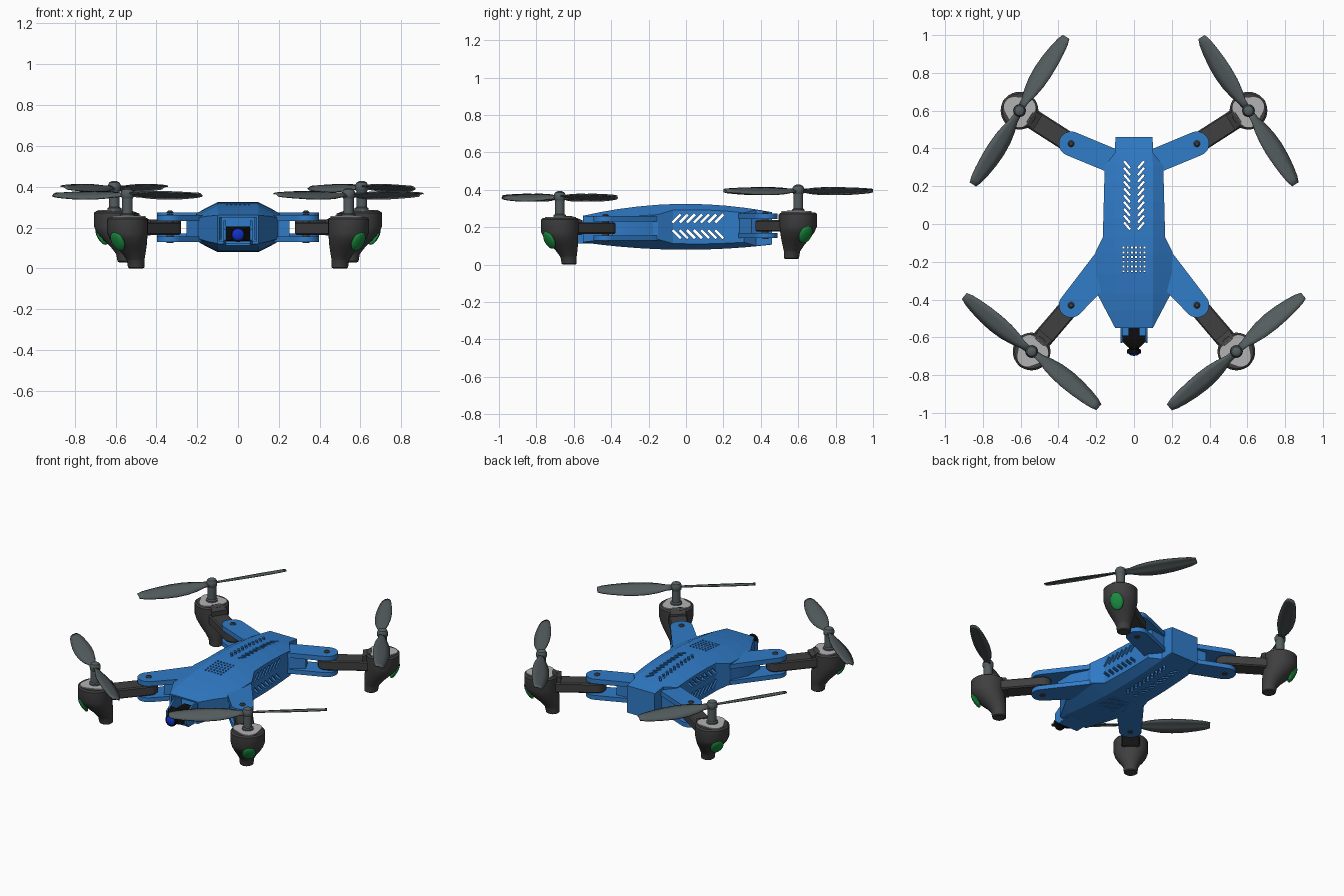
import bpy, bmesh, math
from mathutils import Matrix, Vector

if "Cube" in bpy.data.objects:
    bpy.data.objects.remove(bpy.data.objects["Cube"])


def mat(name, c):
    m = bpy.data.materials.new(name)
    m.diffuse_color = (*c, 1)
    m.use_nodes = True
    m.node_tree.nodes["Principled BSDF"].inputs["Base Color"].default_value = m.diffuse_color
    return m


BLUE = mat("blue_shell", (0.03, 0.2, 0.58))
DARK = mat("dark_grey", (0.05, 0.05, 0.05))
PROP = mat("prop_grey", (0.09, 0.11, 0.115))
LIGHT = mat("light_grey", (0.45, 0.45, 0.45))
GREEN = mat("green_lamp", (0.01, 0.26, 0.05))
BLACK = mat("black", (0.004, 0.004, 0.004))
LENS = mat("lens_blue", (0.005, 0.03, 0.6))


def finish(name, bm, material=None, smooth=True, angle=35):
    bmesh.ops.recalc_face_normals(bm, faces=bm.faces)
    me = bpy.data.meshes.new(name)
    bm.to_mesh(me)
    bm.free()
    if smooth:
        me.shade_smooth()
        me.set_sharp_from_angle(angle=math.radians(angle))
    ob = bpy.data.objects.new(name, me)
    bpy.context.collection.objects.link(ob)
    if material:
        me.materials.append(material)
    return ob


def hull(name, pts, material):
    bm = bmesh.new()
    for p in pts:
        bm.verts.new(p)
    r = bmesh.ops.convex_hull(bm, input=bm.verts)
    bmesh.ops.delete(bm, geom=[v for v in bm.verts if not v.link_faces], context='VERTS')
    bmesh.ops.dissolve_limit(bm, angle_limit=0.01, verts=bm.verts, edges=bm.edges)
    return finish(name, bm, material)


def loft(name, rings, material, caps=(True, True), **kw):
    bm = bmesh.new()
    vs = [[bm.verts.new(p) for p in r] for r in rings]
    n = len(rings[0])
    for a, b in zip(vs, vs[1:]):
        for i in range(n):
            j = (i + 1) % n
            bm.faces.new((a[i], a[j], b[j], b[i]))
    for on, r in zip(caps, (vs[0], vs[-1])):
        if on:
            bm.faces.new(r)
    return finish(name, bm, material, **kw)


def circle(c, r, z, n=24):
    return [(c[0] + r * math.cos(i * math.tau / n), c[1] + r * math.sin(i * math.tau / n), z) for i in range(n)]


def turned(name, c, prof, material, n=24):
    return loft(name, [circle(c, r, z, n) for r, z in prof], material)


def box(x0, x1, y0, y1, z0, z1):
    return [(x, y, z) for x in (x0, x1) for y in (y0, y1) for z in (z0, z1)]


def ball(name, matrix, material):
    bm = bmesh.new()
    bmesh.ops.create_uvsphere(bm, u_segments=20, v_segments=12, radius=1, matrix=matrix)
    return finish(name, bm, material)


# body shell: octagonal sections along y, open at the nose
outline = [(-.55, .1), (-.37, .195), (-.15, .205), (-.07, .165), (.31, .155), (.375, .102), (.46, .098)]
ys = [-.55, -.46, -.37, -.26, -.15, -.07, .03, .12, .22, .31, .375, .46]


def width(y):
    for (a, wa), (b, wb) in zip(outline, outline[1:]):
        if a <= y <= b:
            return wa + (wb - wa) * (y - a) / (b - a)


rings = []
for y in ys:
    w, zt, zb = width(y), .325 - .21 * y * y, .08 + .13 * y * y
    t = min(.1, w - .004)
    d = .5 * (w - t)
    half = [(t, zt), (w, zt - d), (w, zb + d), (t, zb)]
    rings.append([(x, y, z) for x, z in half] + [(-x, y, z) for x, z in reversed(half)])
body = loft("body_shell", rings, BLUE, caps=(False, True), smooth=False)
sol = body.modifiers.new("wall", 'SOLIDIFY')
sol.thickness, sol.offset = .012, -1


# vent cutters: chevron slots and a dot grid from above, chevron slots through the sides
def slots(name, mats):
    bm = bmesh.new()
    for m in mats:
        bmesh.ops.create_cube(bm, size=1, matrix=m)
    ob = finish(name, bm, smooth=False)
    ob.hide_render = True
    mod = body.modifiers.new(name, 'BOOLEAN')
    mod.object, mod.operation, mod.solver = ob, 'DIFFERENCE', 'EXACT'
    return ob


T, S, R = Matrix.Translation, lambda *v: Matrix.Diagonal((*v, 1)), Matrix.Rotation
rad = math.radians
top = [T((s * .037, -.01 + i * .036, .2)) @ R(s * rad(50), 4, 'Z') @ S(.05, .012, .6)
       for i in range(10) for s in (-1, 1)]
top += [T((-.055 + i * .022, -.25 + j * .025, .2)) @ S(.01, .01, .6) for i in range(6) for j in range(6)]
side = [T((0, -.05 + i * .038, .2 + .005 + s * .042)) @ R(s * rad(45), 4, 'X') @ S(.8, .062, .014)
        for i in range(7) for s in (-1, 1)]
cutters = [slots("top_vent_cutter", top), slots("side_vent_cutter", side)]
dg = bpy.context.evaluated_depsgraph_get()
cut = bpy.data.meshes.new_from_object(body.evaluated_get(dg))
body.modifiers.clear()
body.data = cut
for c in cutters:
    bpy.data.objects.remove(c)

# camera with its side brackets
for s, tag in ((-1, "left"), (1, "right")):
    hull("camera_bracket_" + tag, [(s * x, y, z) for x in (.06, .071)
         for y, z in ((-.48, .12), (-.48, .235), (-.56, .235), (-.63, .19), (-.63, .14), (-.6, .115))], BLUE)
hull("camera_body", box(-.06, .06, -.625, -.59, .135, .205) + box(-.03, .03, -.655, -.65, .14, .19), BLACK)
hull("camera_mount", box(-.03, .03, -.6, -.5, .14, .2), BLACK)
hull("camera_tray", box(-.07, .07, -.6, -.48, .112, .125), BLUE)
lens_c = Vector((0, -.66, .165))
loft("camera_barrel", [[(x, y, z + .165) for x, z, _ in circle((0, 0), r, 0)]
     for r, y in ((.026, -.64), (.026, -.66), (.036, -.665), (.036, -.685))], BLACK)
ball("camera_lens", T((0, -.68, .165)) @ S(.031, .018, .031), LENS)


# propeller: two twisted tapered blades
def propeller(tag, c, z, ang):
    prof = [(.015, .018), (.06, .022), (.11, .037), (.17, .048), (.24, .052),
            (.31, .049), (.38, .041), (.43, .032), (.462, .02)]
    for k in (0, 1):
        bm = bmesh.new()
        rows = []
        for r, h in prof:
            ph = rad(-24 + 14 * r)
            row = []
            for u in (-1, -.4, .3, 1):
                y = u * h + .006 * math.sin(r / .462 * math.pi)
                row.append(Vector((r, y * math.cos(ph), y * math.sin(ph) + .006 * (1 - u * u))))
            rows.append([bm.verts.new(T((*c, z)) @ R(ang + k * math.pi, 4, 'Z') @ p) for p in row])
        for a, b in zip(rows, rows[1:]):
            for i in range(3):
                bm.faces.new((a[i], b[i], b[i + 1], a[i + 1]))
        ob = finish(f"propeller_blade_{tag}_{k + 1}", bm, PROP)
        m = ob.modifiers.new("thickness", 'SOLIDIFY')
        m.thickness, m.offset = .007, 0
    turned("propeller_hub_" + tag, c, [(.024, z - .02), (.031, z - .01), (.032, z + .012),
                                       (.025, z + .026), (.012, z + .033)], PROP)


# one corner: hinge bracket, folding arm, motor pod, propeller
def corner(tag, sx, pivot, motor, roots, zc, zt, zp, ang):
    P, M = Vector((sx * pivot[0], pivot[1])), Vector((sx * motor[0], motor[1]))
    d = (M - P).normalized()
    roots = [Vector((sx * x, y)) for x, y in roots]
    for lab, z0, z1 in (("upper", .036, .066), ("lower", -.066, -.038)):
        hull(f"hinge_plate_{lab}_{tag}", [p for z in (zc + z0, zc + z1)
             for p in circle(P, .065, z, 32) + [(*r, z) for r in roots]], BLUE)
    side = Vector((-d.y, d.x))
    hull("hinge_block_" + tag, [(*p, zc + z) for z in (-.05, .05) for r in roots
         for p in (r, r.lerp(P, .5))], BLUE)
    turned("hinge_pin_" + tag, P, [(.017, zc - .07), (.017, zc + .068), (.01, zc + .075)], DARK, 16)
    end = M - d * .05
    hull("arm_" + tag, [p for z, g in ((-.031, .046), (-.024, .053), (.024, .053), (.031, .046))
         for p in circle(P, g, zc + z) + [(*(end + side * s * g), zc + z) for s in (-1, 1)]], DARK)
    # pod leans inboard toward its foot
    prof = [(.09, 0, 0), (.1, -.008, 0), (.1, -.075, 0), (.092, -.105, .008), (.077, -.14, .027),
            (.058, -.175, .048), (.045, -.205, .06), (.043, -.21, .062), (.04, -.245, .066), (.033, -.25, .066)]
    loft("motor_pod_" + tag, [circle(M - d * o, r, zt + z, 32) for r, z, o in prof], DARK)
    a0 = math.atan2(d.y, d.x)
    cap = [(M.x + r * math.cos(a), M.y + r * math.sin(a)) for a, r in
           ((a0 + i * math.tau / 48, .08 + .01 * math.cos(3 * i * math.tau / 48)) for i in range(48))]
    loft("motor_cap_" + tag, [[(*p, zt + h) for p in cap] for h in (-.01, .006)], LIGHT)
    hull("arm_collar_" + tag, [(*(M - d * o + side * s * w), zt + z) for s in (-1, 1)
         for o, w in ((.062, .03), (.115, .05)) for z in (-.09, .009 if o < .1 else -.012)], DARK)
    turned("motor_shaft_" + tag, M, [(.034, zt), (.034, zt + .015), (.026, zt + .02), (.026, zp - .01)], PROP)
    g = M + d * .073
    ball("lamp_" + tag, T((*g, zt - .118)) @ R(a0, 4, 'Z') @ R(rad(28), 4, 'Y') @ S(.016, .04, .052), GREEN)
    propeller(tag, M, zp, ang)


for sx, lab in ((-1, "left"), (1, "right")):
    corner("front_" + lab, sx, (.333, -.43), (.542, -.675), [(.17, -.11), (.17, -.355)],
           .195, .25, .36, sx * rad(39.7))
    corner("rear_" + lab, sx, (.333, .425), (.606, .6), [(.08, .39), (.14, .275)],
           .208, .28, .395, -sx * rad(57.6))
